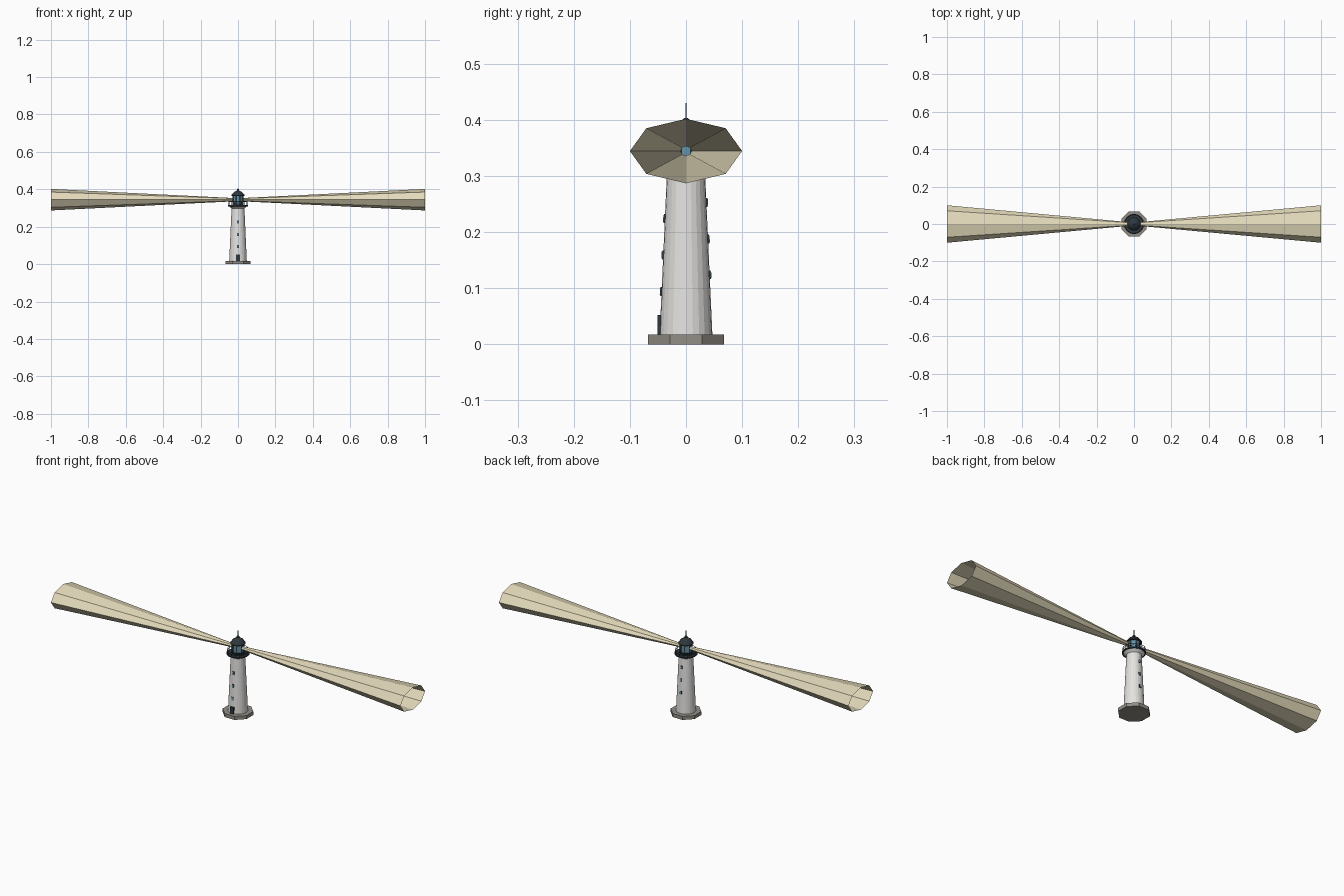
import bpy, math
from math import pi, sin, cos, radians

if "Cube" in bpy.data.objects:
    bpy.data.objects.remove(bpy.data.objects["Cube"])


def material(name, r, g, b):
    m = bpy.data.materials.new(name)
    m.use_nodes = True
    m.diffuse_color = (r, g, b, 1)
    m.node_tree.nodes["Principled BSDF"].inputs["Base Color"].default_value = (r, g, b, 1)
    return m


WHITE = material("white_plaster", 0.78, 0.77, 0.75)
STONE = material("grey_stone", 0.29, 0.27, 0.24)
DARK = material("dark_metal", 0.028, 0.04, 0.048)
GLASS = material("blue_glass", 0.13, 0.29, 0.40)
BEAM = material("pale_light", 0.78, 0.71, 0.50)


def finish(name, mat):
    ob = bpy.context.object
    ob.name = ob.data.name = name
    ob.data.materials.append(mat)
    return ob


def frustum(name, mat, sides, r1, r2, z1, z2, x=0, y=0, turn=0):
    bpy.ops.mesh.primitive_cone_add(vertices=sides, radius1=r1, radius2=r2, depth=z2 - z1,
                                    location=(x, y, (z1 + z2) / 2), rotation=(0, 0, turn))
    return finish(name, mat)


def box(name, mat, size, loc, tilt=0):
    bpy.ops.mesh.primitive_cube_add(size=1, location=loc, rotation=(tilt, 0, 0))
    ob = finish(name, mat)
    ob.scale = size
    return ob


def ring(name, mat, radius, thick, z):
    bpy.ops.mesh.primitive_torus_add(major_segments=16, minor_segments=4, major_radius=radius,
                                     minor_radius=thick, location=(0, 0, z))
    return finish(name, mat)


# Stone base and tapered tower
frustum("base", STONE, 8, 0.0735, 0.0735, 0, 0.018, turn=pi / 8)
BOTTOM, TOP, R_BOTTOM, R_TOP = 0.018, 0.305, 0.047, 0.034
frustum("tower", WHITE, 24, R_BOTTOM, R_TOP, BOTTOM, TOP)


def wall(z):
    return R_BOTTOM + (R_TOP - R_BOTTOM) * (z - BOTTOM) / (TOP - BOTTOM)


# Door, and windows up the front and back
box("door", DARK, (0.02, 0.008, 0.034), (0, -0.047, 0.035))
lean = math.atan((R_BOTTOM - R_TOP) / (TOP - BOTTOM))
for side, heights in ((-1, (0.094, 0.159, 0.224)), (1, (0.124, 0.188, 0.253))):
    for z in heights:
        y = side * wall(z)
        box("window_frame", DARK, (0.010, 0.004, 0.016), (0, y, z), side * lean)
        box("window_pane", GLASS, (0.007, 0.006, 0.012), (0, y, z), side * lean)

# Gallery with flared support, deck and railing
frustum("gallery_support", WHITE, 24, 0.034, 0.048, 0.298, 0.309)
frustum("gallery_deck", DARK, 16, 0.054, 0.054, 0.309, 0.315)
for z in (0.324, 0.333):
    ring("gallery_rail", DARK, 0.051, 0.0012, z)
for i in range(16):
    a = i * pi / 8
    frustum("rail_post", DARK, 4, 0.0012, 0.0012, 0.315, 0.333, 0.051 * cos(a), 0.051 * sin(a))

# Lantern room
frustum("lantern_base", DARK, 8, 0.031, 0.031, 0.315, 0.324, turn=pi / 8)
frustum("lantern_glass", GLASS, 8, 0.028, 0.028, 0.324, 0.366, turn=pi / 8)
for i in range(8):
    a = (i + 0.5) * pi / 4
    frustum("lantern_bar", DARK, 4, 0.0025, 0.0025, 0.324, 0.366, 0.028 * cos(a), 0.028 * sin(a))

# Roof, finial and lightning rod
frustum("roof_eave", DARK, 16, 0.036, 0.036, 0.364, 0.368)
frustum("roof_lower", DARK, 16, 0.036, 0.024, 0.368, 0.383)
frustum("roof_upper", DARK, 16, 0.024, 0.005, 0.383, 0.395)
bpy.ops.mesh.primitive_uv_sphere_add(segments=10, ring_count=6, radius=0.007, location=(0, 0, 0.397))
finish("finial", DARK)
frustum("lightning_rod", DARK, 6, 0.0012, 0.0012, 0.40, 0.43)

# Hollow light beams to both sides: open, flattened cones
for label, s in (("left", 1), ("right", -1)):
    verts = []
    for x, ry, rz in ((0.027, 0.010, 0.009), (1.0, 0.1, 0.0575)):
        for i in range(8):
            a = i * pi / 4
            verts.append((s * x, ry * cos(a), 0.3445 + rz * sin(a)))
    faces = []
    for i in range(8):
        j = (i + 1) % 8
        quad = (i, i + 8, j + 8, j)
        faces.append(quad[::-1] if s > 0 else quad)
    me = bpy.data.meshes.new("light_beam_" + label)
    me.from_pydata(verts, [], faces)
    me.materials.append(BEAM)
    bpy.context.collection.objects.link(bpy.data.objects.new("light_beam_" + label, me))
